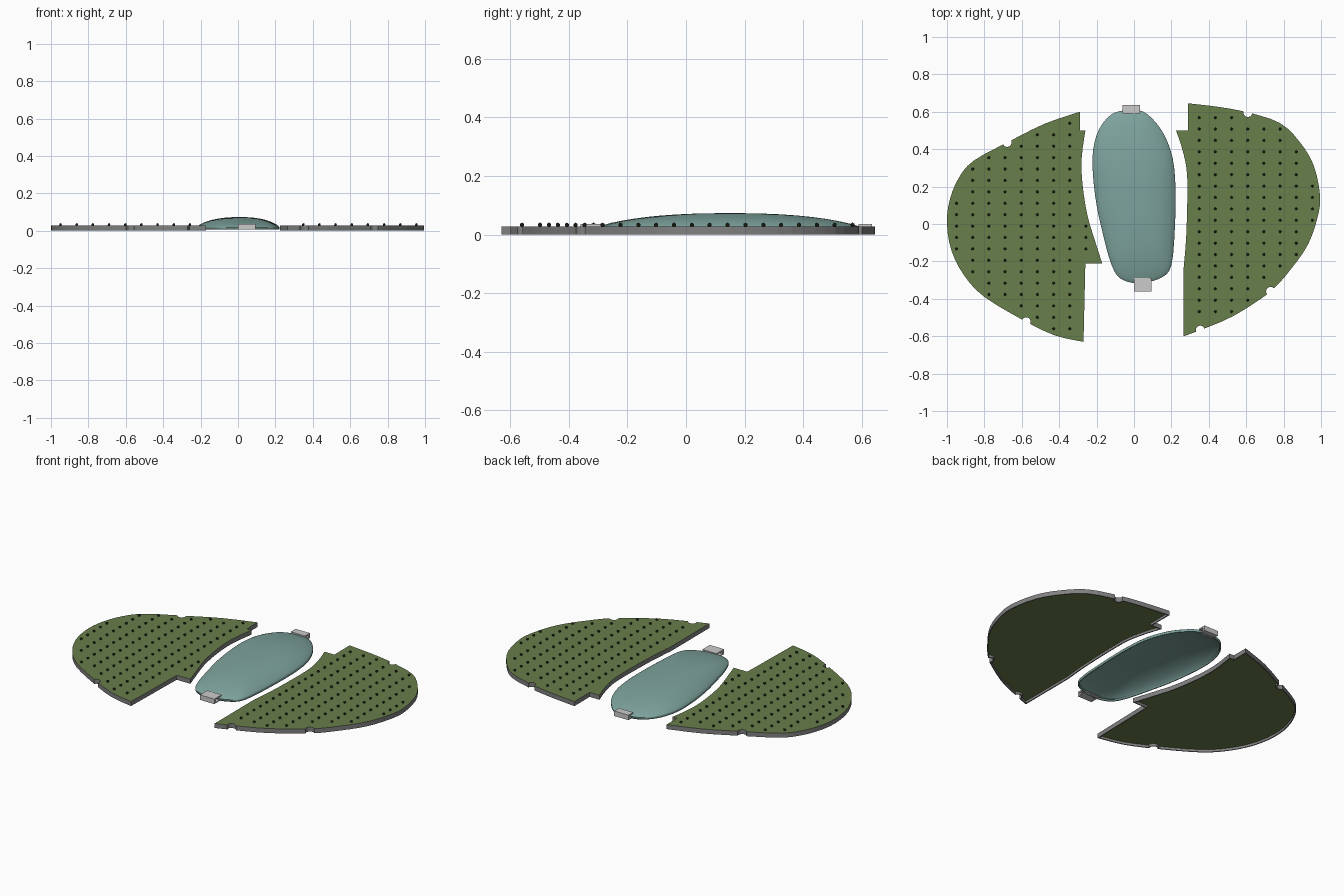
import bpy, bmesh, math
from mathutils import Vector
from mathutils.geometry import interpolate_bezier

cube = bpy.data.objects.get("Cube")
if cube:
    bpy.data.objects.remove(cube)


def material(name, colour):
    mat = bpy.data.materials.new(name)
    mat.use_nodes = True
    mat.diffuse_color = (*colour, 1)
    mat.node_tree.nodes["Principled BSDF"].inputs["Base Color"].default_value = (*colour, 1)
    return mat


green = material("moss green", (.14, .21, .07))
dark = material("dark olive", (.025, .035, .015))
grey = material("edge grey", (.22, .22, .22))
light = material("light grey", (.6, .6, .6))
glass = material("teal glass", (.21, .37, .34))

TOP = .027


def finish(name, bm, *mats):
    bmesh.ops.recalc_face_normals(bm, faces=bm.faces)
    mesh = bpy.data.meshes.new(name)
    bm.to_mesh(mesh)
    bm.free()
    for mat in mats:
        mesh.materials.append(mat)
    obj = bpy.data.objects.new(name, mesh)
    bpy.context.collection.objects.link(obj)
    return obj


def smooth(points, steps, closed=False):
    """Pass a soft curve through the points."""
    count = len(points)
    pts = [Vector(p) for p in points]
    result = []
    for i in range(count if closed else count - 1):
        if closed:
            a, b, c, d = (pts[(i + k) % count] for k in (-1, 0, 1, 2))
        else:
            a, b, c, d = (pts[min(max(i + k, 0), count - 1)] for k in (-1, 0, 1, 2))
        result += interpolate_bezier(b, b + (c - a) / 6, c - (d - b) / 6, c, steps + 1)[:-1]
    return result if closed else result + [pts[-1]]


def with_notches(outer, mouths, radius=.024):
    """Cut round bites into an open outline at the given spots."""
    for mouth in mouths:
        m = Vector(mouth)
        # nearest place on the outline
        best = None
        for i, (a, b) in enumerate(zip(outer, outer[1:])):
            t = min(max((m - a).dot(b - a) / (b - a).length_squared, 0), 1)
            spot = a.lerp(b, t)
            if best is None or (spot - m).length < best[0]:
                best = ((spot - m).length, i, spot, (b - a).normalized())
        _, i, spot, along = best
        inward = Vector((-along.y, along.x))
        if inward.dot(spot) > 0:
            inward = -inward
        bite = [spot + radius * (inward * math.sin(a) - along * math.cos(a))
                for a in (math.pi * k / 8 for k in range(9))]
        before = [p for p in outer[:i + 1] if (p - spot).length > radius * 1.1]
        after = [p for p in outer[i + 1:] if (p - spot).length > radius * 1.1]
        outer = before + bite + after
    return outer


def inside(p, outline):
    hit = False
    for a, b in zip(outline, outline[1:] + outline[:1]):
        if (a.y > p.y) != (b.y > p.y) and p.x < a.x + (p.y - a.y) * (b.x - a.x) / (b.y - a.y):
            hit = not hit
    return hit


def edge_gap(p, outline):
    gaps = []
    for a, b in zip(outline, outline[1:] + outline[:1]):
        t = min(max((p - a).dot(b - a) / max((b - a).length_squared, 1e-9), 0), 1)
        gaps.append((p - a.lerp(b, t)).length)
    return min(gaps)


def wing_panel(side, outline, origin):
    # Green sheet with a grey skirt, hollow underneath
    bm = bmesh.new()
    top = bm.faces.new([bm.verts.new((p.x, p.y, TOP)) for p in outline])
    top.normal_update()
    if top.normal.z < 0:
        top.normal_flip()
    walls = bmesh.ops.extrude_face_region(bm, geom=[top], use_keep_orig=True)["geom"]
    base = next(g for g in walls if isinstance(g, bmesh.types.BMFace))
    for v in base.verts:
        v.co.z = 0
    bmesh.ops.recalc_face_normals(bm, faces=bm.faces)
    for f in bm.faces:
        f.material_index = 0 if f is top else 1
    bmesh.ops.inset_region(bm, faces=[base], thickness=.006, use_even_offset=True)
    bmesh.ops.inset_region(bm, faces=[base], thickness=.0005, depth=-.014)
    base.material_index = 0
    finish(side + "_panel", bm, green, grey)

    # Grid of small round studs
    bm = bmesh.new()
    for col in range(-14, 15):
        for row in range(-14, 15):
            p = Vector(origin) + Vector((col * .0865, row * .061))
            if inside(p, outline) and edge_gap(p, outline) > .022:
                ball = bmesh.ops.create_icosphere(bm, subdivisions=1, radius=.008)
                for v in ball["verts"]:
                    v.co += Vector((p.x, p.y, TOP + .006))
    finish(side + "_studs", bm, dark)


# Right panel: outer arc, then the inner edge
outer = smooth([(-.29, .6), (-.48, .535), (-.67, .44), (-.855, .34), (-.935, .25), (-.985, .13), (-1, 0),
                (-.975, -.145), (-.905, -.28), (-.8, -.39), (-.6, -.51), (-.425, -.595), (-.27, -.63)], 3)
outer = with_notches(outer, [(-.68, .44), (-.575, -.52)])
inner = [Vector(p) for p in [(-.26, -.21)]] + smooth(
    [(-.17, -.21), (-.215, -.07), (-.25, .05), (-.275, .21), (-.28, .35), (-.26, .5)], 3)
wing_panel("right", outer + inner + [Vector((-.29, .5))], (-.43, .05))

# Left panel
outer = smooth([(.29, .645), (.46, .625), (.615, .595), (.78, .54), (.885, .44), (.96, .315), (.995, .15),
                (.98, .03), (.93, -.11), (.84, -.24), (.73, -.36), (.535, -.49), (.36, -.565), (.265, -.6)], 3)
outer = with_notches(outer, [(.61, .6), (.73, -.36), (.355, -.57)])
inner = smooth([(.265, -.24), (.28, -.05), (.285, .24), (.265, .375), (.225, .5)], 3)
wing_panel("left", outer + inner + [Vector((.29, .5))], (.435, .02))

# Canopy: shrinking rings of one outline form a shallow dome
rim = smooth([(-.02, .61), (-.115, .59), (-.185, .51), (-.218, .4), (-.22, .27), (-.2, .1), (-.167, -.05),
              (-.13, -.19), (-.09, -.275), (-.03, -.31), (.05, -.315), (.15, -.285), (.2, -.22),
              (.218, -.03), (.222, .19), (.207, .35), (.165, .47), (.11, .55), (.05, .6)], 3, True)
centre = Vector((.01, .15))
bm = bmesh.new()
rings = []
for k in range(-1, 12):
    s = 1 if k < 0 else math.cos(math.pi / 2 * k / 12)
    z = .006 if k < 0 else .018 + .055 * (1 - s ** 2.4) ** .75
    rings.append([bm.verts.new((*(centre + (p - centre) * s), z)) for p in rim])
for low, high in zip(rings, rings[1:]):
    for i in range(len(rim)):
        j = (i + 1) % len(rim)
        bm.faces.new((low[i], low[j], high[j], high[i]))
tip = bm.verts.new((*centre, .073))
for i in range(len(rim)):
    bm.faces.new((rings[-1][i], rings[-1][(i + 1) % len(rim)], tip))
canopy = finish("canopy", bm, glass)
shell = canopy.modifiers.new("shell", "SOLIDIFY")
shell.thickness = .008
bpy.context.view_layer.objects.active = canopy
canopy.select_set(True)
bpy.ops.object.shade_smooth_by_angle(angle=math.radians(50))


# End clips: C-shaped brackets gripping the canopy rim
def clip(name, x, y_out, y_in):
    bm = bmesh.new()
    wall = y_out + (.012 if y_in > y_out else -.012)
    for y, z0, z1 in ((y_in, .028, .036), (y_in, .006, .012), (wall, .006, .036)):
        box = bmesh.ops.create_cube(bm, size=1)["verts"]
        for v in box:
            v.co = (x + v.co.x * .095, y_out if v.co.y < 0 else y, z0 if v.co.z < 0 else z1)
    finish(name, bm, light)


clip("front_clip", .047, -.36, -.29)
clip("back_clip", -.015, .635, .59)
